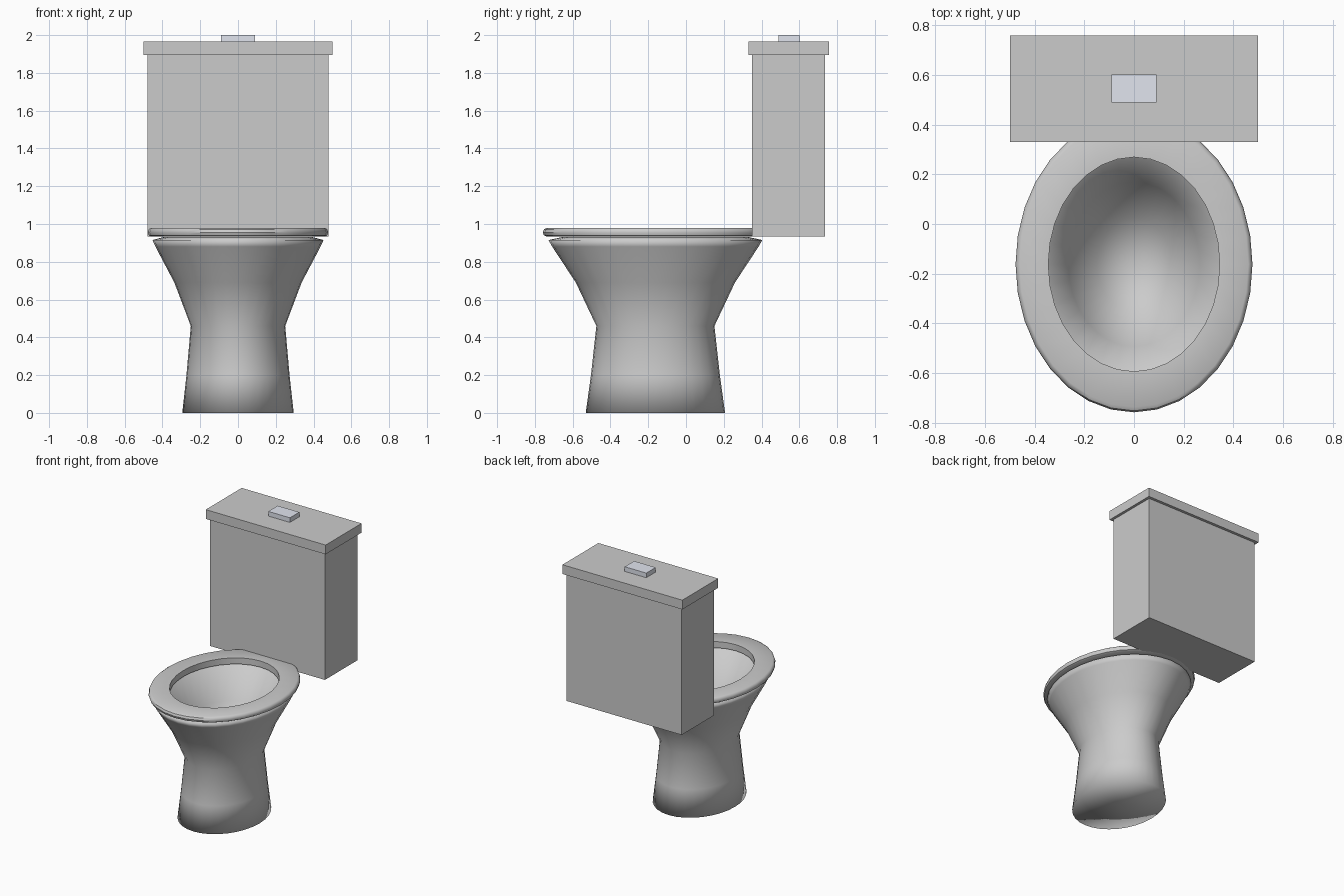
import bpy
import math

if "Cube" in bpy.data.objects:
    bpy.data.objects.remove(bpy.data.objects["Cube"])

SEGMENTS = 32
CENTRE_Y = -0.162
STRETCH = 1.25      # ellipse length / width


def finish(name, verts, faces):
    mesh = bpy.data.meshes.new(name)
    mesh.from_pydata(verts, [], faces)
    mesh.update()
    obj = bpy.data.objects.new(name, mesh)
    bpy.context.collection.objects.link(obj)
    return obj


def oval_lathe(name, profile, closed=False):
    """Sweep (radius, z) points round an ellipse; radius 0 becomes a pole."""
    verts, faces, rings = [], [], []
    for r, z in profile:
        n = SEGMENTS if r > 0 else 1
        rings.append([len(verts) + i for i in range(n)])
        for i in range(n):
            a = 2 * math.pi * i / SEGMENTS
            verts.append((r * math.cos(a), CENTRE_Y + STRETCH * r * math.sin(a), z))
    pairs = list(zip(rings, rings[1:]))
    if closed:
        pairs.append((rings[-1], rings[0]))
    for low, high in pairs:
        for i in range(SEGMENTS):
            j = (i + 1) % SEGMENTS
            if len(low) == 1:
                faces.append((low[0], high[j], high[i]))
            elif len(high) == 1:
                faces.append((low[i], low[j], high[0]))
            else:
                faces.append((low[i], low[j], high[j], high[i]))
    return finish(name, verts, faces)


def box(name, x, y0, y1, z0, z1):
    verts = [(sx * x, y, z) for z in (z0, z1)
             for sx, y in ((-1, y0), (1, y0), (1, y1), (-1, y1))]
    faces = [(3, 2, 1, 0), (4, 5, 6, 7)]
    faces += [(i, (i + 1) % 4, (i + 1) % 4 + 4, i + 4) for i in range(4)]
    return finish(name, verts, faces)


def smooth(obj, angle=None):
    bpy.ops.object.select_all(action='DESELECT')
    obj.select_set(True)
    bpy.context.view_layer.objects.active = obj
    if angle is None:
        bpy.ops.object.shade_smooth()
    else:
        bpy.ops.object.shade_smooth_by_angle(angle=math.radians(angle))


# Pedestal and bowl: outside from the floor up, over the rim, down the inside
bowl = oval_lathe("bowl", [
    (0, 0), (0.295, 0), (0.273, 0.2), (0.25, 0.46), (0.337, 0.69),
    (0.437, 0.88), (0.453, 0.915), (0.39, 0.932), (0.35, 0.92),
    (0.265, 0.70), (0.15, 0.54), (0, 0.46)])
smooth(bowl)

# Seat ring with a rounded outer edge
seat = oval_lathe("seat", [
    (0.345, 0.933), (0.46, 0.933), (0.472, 0.94), (0.477, 0.956),
    (0.472, 0.972), (0.46, 0.98), (0.345, 0.98)], closed=True)
smooth(seat, 40)

# Cistern, its lid and the flush button
box("tank", 0.48, 0.35, 0.737, 0.935, 1.895)
box("tank_lid", 0.5, 0.33, 0.758, 1.895, 1.965)
button = box("flush_button", 0.09, 0.49, 0.602, 1.965, 2.0)
metal = bpy.data.materials.new("button_metal")
metal.diffuse_color = (0.75, 0.78, 0.86, 1)
metal.use_nodes = True
metal.node_tree.nodes["Principled BSDF"].inputs["Base Color"].default_value = metal.diffuse_color
button.data.materials.append(metal)
